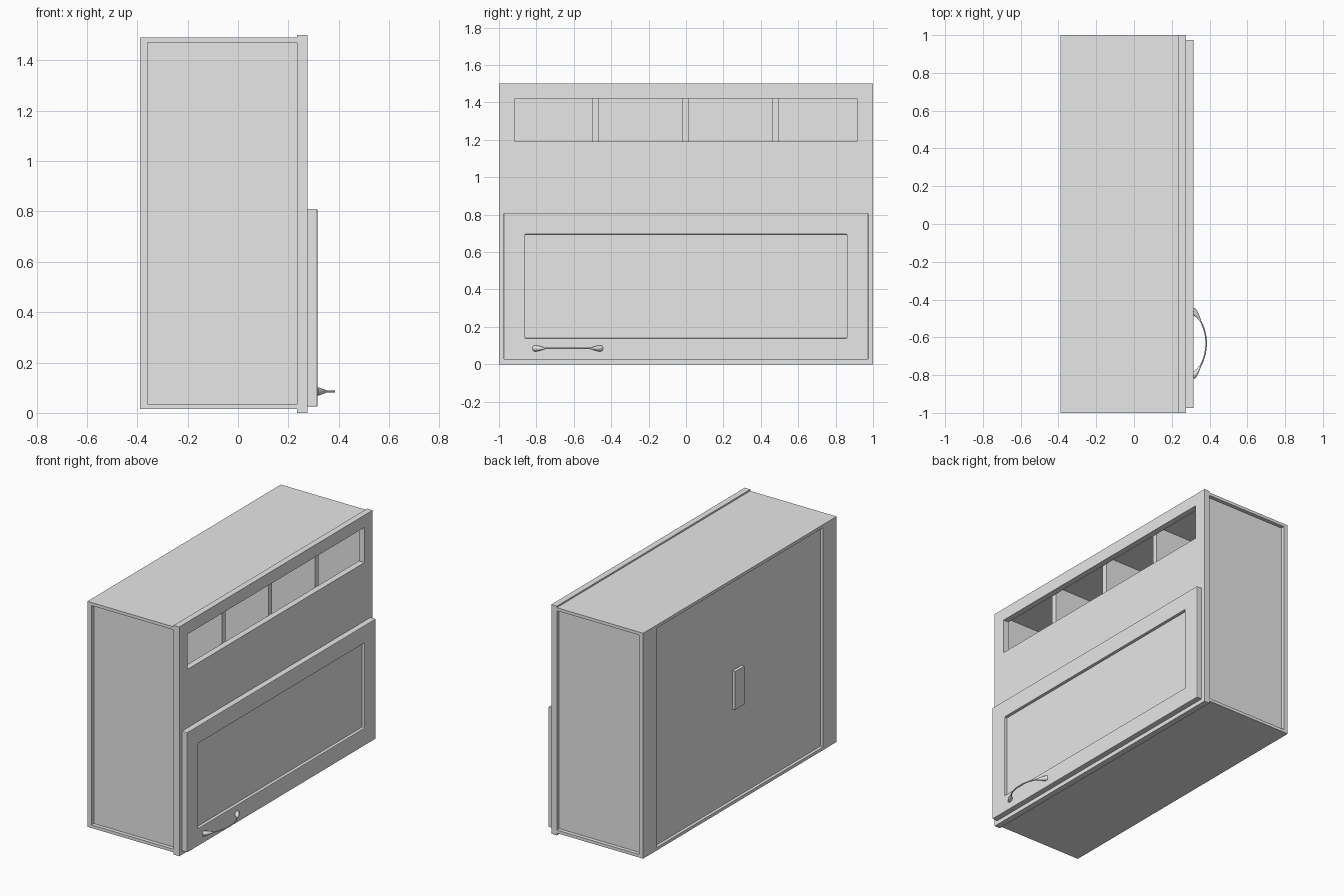
import bpy
import bmesh
import math

if "Cube" in bpy.data.objects:
    bpy.data.objects.remove(bpy.data.objects["Cube"], do_unlink=True)

grey = bpy.data.materials.new("light_grey")
grey.use_nodes = True
grey.diffuse_color = (0.8, 0.8, 0.8, 1)
grey.node_tree.nodes["Principled BSDF"].inputs["Base Color"].default_value = (0.8, 0.8, 0.8, 1)


def finish(name, bm):
    bmesh.ops.recalc_face_normals(bm, faces=bm.faces)
    mesh = bpy.data.meshes.new(name)
    bm.to_mesh(mesh)
    bm.free()
    mesh.materials.append(grey)
    obj = bpy.data.objects.new(name, mesh)
    bpy.context.collection.objects.link(obj)
    return obj


def add_box(bm, x, y, z):
    """Box from three (low, high) ranges."""
    made = bmesh.ops.create_cube(bm, size=1)
    for v in made["verts"]:
        v.co = [lo + (c + 0.5) * (hi - lo) for c, (lo, hi) in zip(v.co, (x, y, z))]


def box(name, x, y, z):
    bm = bmesh.new()
    add_box(bm, x, y, z)
    return finish(name, bm)


def framed_slab(name, x, outer_y, outer_z, inner_y, inner_z):
    """Slab facing +x with a rectangular opening through it."""
    bm = bmesh.new()
    loops = []
    for px in x:
        for (y0, y1), (z0, z1) in ((outer_y, outer_z), (inner_y, inner_z)):
            loops.append([bm.verts.new((px, y, z)) for y, z in
                          ((y0, z0), (y1, z0), (y1, z1), (y0, z1))])
    back_out, back_in, front_out, front_in = loops
    for a, b in ((back_out, back_in), (back_in, front_in),
                 (front_in, front_out), (front_out, back_out)):
        for i in range(4):
            j = (i + 1) % 4
            bm.faces.new((a[i], a[j], b[j], b[i]))
    return finish(name, bm)


# Carcass
BACK, FRONT = -0.39, 0.235
LOW, HIGH = 0.035, 1.47
box("top_board", (BACK, FRONT), (-1, 1), (HIGH, 1.49))
box("bottom_board", (BACK, FRONT), (-1, 1), (0.015, LOW))
box("back_panel", (-0.37, -0.355), (-0.87, 0.87), (LOW, HIGH))
box("back_plate", (BACK, -0.37), (-0.048, 0.048), (0.625, 0.875))
for side, label in ((1, "left"), (-1, "right")):
    box(label + "_side_panel", (-0.36, FRONT), sorted((side * 0.955, side * 0.975)), (LOW, HIGH))
    box(label + "_back_stile", (BACK, -0.36), sorted((side * 0.86, side)), (LOW, HIGH))

# Interior dividers behind the upper opening
for i, y in enumerate((-0.482, -0.002, 0.478)):
    box(f"divider_{i + 1}", (-0.355, FRONT), (y - 0.018, y + 0.018), (LOW, HIGH))

# Front face with its upper opening
framed_slab("face_frame", (FRONT, 0.275), (-1, 1), (0, 1.5), (-0.915, 0.915), (1.19, 1.42))

# Door: bevelled frame with a sunken panel
door = framed_slab("door_frame", (0.275, 0.315), (-0.975, 0.975), (0.025, 0.81),
                   (-0.86, 0.86), (0.14, 0.695))
bevel = door.modifiers.new("edge_bevel", "BEVEL")
bevel.width = 0.004
bevel.segments = 2
box("door_panel", (0.276, 0.295), (-0.865, 0.865), (0.135, 0.7))

# Arched handle: a thin bow flaring into feet at both ends
bm = bmesh.new()
radius, mid_y, mid_z, reach = 0.25, -0.632, 0.085, 0.382
half = math.radians(45)
steps, sides = 32, 12
rings = []
for s in range(steps + 1):
    t = 2 * s / steps - 1
    ang = t * half
    flare = max(0, (abs(t) - 0.62) / 0.38)
    thick = 0.004 + 0.013 * math.sin(flare * math.pi / 2) ** 1.5
    ring = []
    for k in range(sides):
        a = 2 * math.pi * k / sides
        r = radius + thick * math.cos(a)
        x = reach - radius + r * math.cos(ang)
        ring.append(bm.verts.new((max(x, 0.312), mid_y + r * math.sin(ang),
                                  mid_z + thick * math.sin(a))))
    rings.append(ring)
for a, b in zip(rings, rings[1:]):
    for k in range(sides):
        n = (k + 1) % sides
        bm.faces.new((a[k], a[n], b[n], b[k]))
bm.faces.new(rings[0])
bm.faces.new(rings[-1])
handle = finish("door_handle", bm)
bpy.ops.object.select_all(action="DESELECT")
handle.select_set(True)
bpy.context.view_layer.objects.active = handle
bpy.ops.object.shade_smooth_by_angle()
